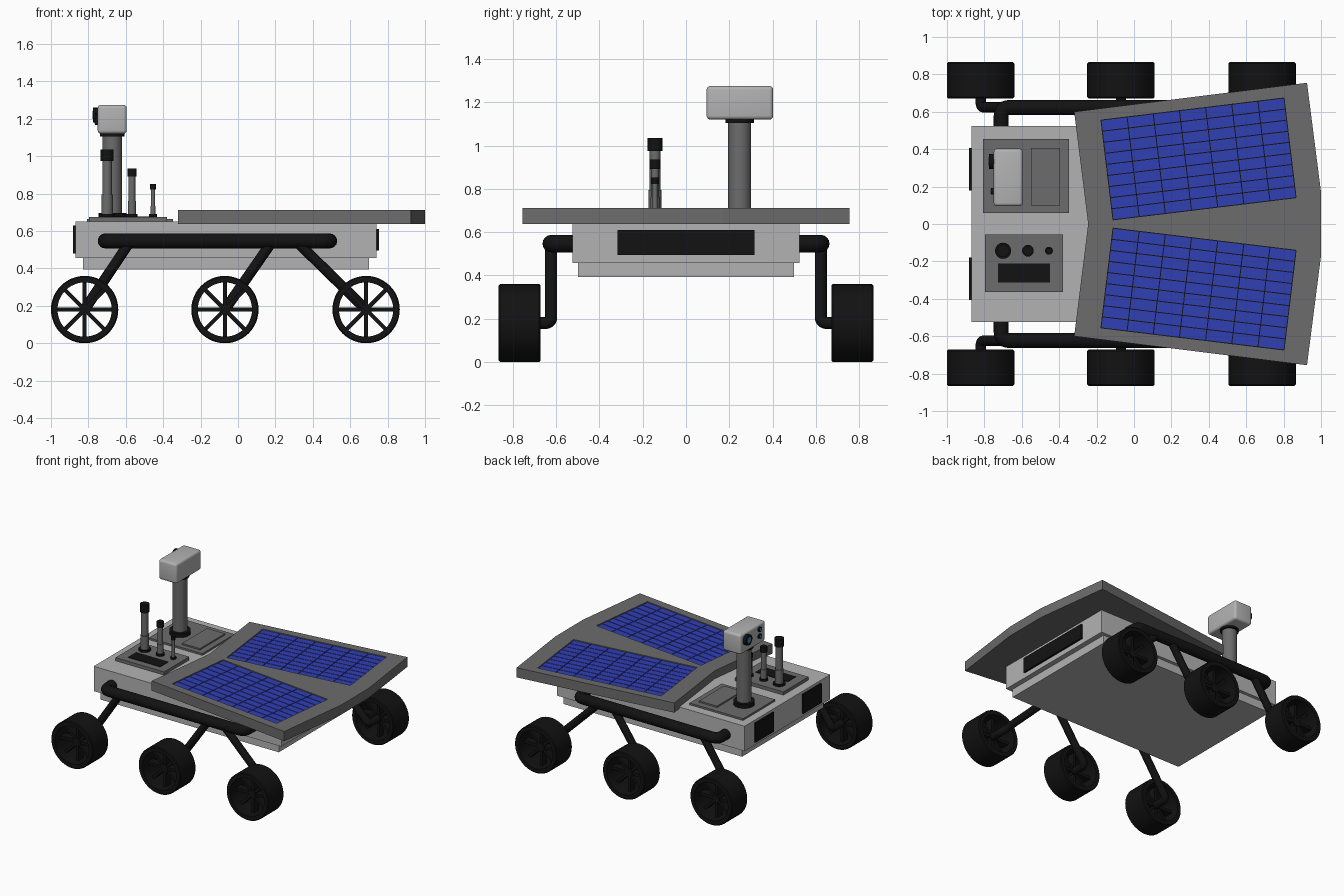
import bpy, bmesh, math
from mathutils import Vector, Matrix

if "Cube" in bpy.data.objects:
    bpy.data.objects.remove(bpy.data.objects["Cube"])


def mat(name, c):
    m = bpy.data.materials.new(name)
    m.diffuse_color = (*c, 1)
    m.use_nodes = True
    m.node_tree.nodes["Principled BSDF"].inputs["Base Color"].default_value = m.diffuse_color
    return m


BLACK = mat("black", (0.006, 0.006, 0.006))
DARK = mat("dark_grey", (0.15, 0.15, 0.15))
LIGHT = mat("light_grey", (0.45, 0.45, 0.45))
BLUE = mat("cell_blue", (0.03, 0.05, 0.45))
GLASS = mat("lens_glass", (0.05, 0.25, 0.45))


def finish(bm, name, m, smooth=False):
    bmesh.ops.recalc_face_normals(bm, faces=bm.faces)
    me = bpy.data.meshes.new(name)
    bm.to_mesh(me)
    bm.free()
    ob = bpy.data.objects.new(name, me)
    bpy.context.collection.objects.link(ob)
    if m:
        me.materials.append(m)
    if smooth:
        bpy.ops.object.select_all(action='DESELECT')
        ob.select_set(True)
        bpy.context.view_layer.objects.active = ob
        bpy.ops.object.shade_smooth_by_angle(angle=math.radians(35))
    return ob


def add_box(bm, lo, hi, M=Matrix()):
    lo, hi = Vector(lo), Vector(hi)
    T = M @ Matrix.Translation((lo + hi) / 2) @ Matrix.Diagonal((*(hi - lo), 1))
    bmesh.ops.create_cube(bm, size=1, matrix=T)


def box(name, lo, hi, m, bevel=0):
    bm = bmesh.new()
    add_box(bm, lo, hi)
    if bevel:
        bmesh.ops.bevel(bm, geom=bm.edges[:], offset=bevel, segments=4, profile=0.5, affect='EDGES')
    return finish(bm, name, m, bevel > 0)


def cyl(name, a, b, r, m):
    a, b = Vector(a), Vector(b)
    bm = bmesh.new()
    T = Matrix.Translation((a + b) / 2) @ (b - a).to_track_quat('Z', 'Y').to_matrix().to_4x4()
    bmesh.ops.create_cone(bm, cap_ends=True, segments=40, radius1=r, radius2=r,
                          depth=(b - a).length, matrix=T)
    return finish(bm, name, m, True)


def pipe(name, pts, r, bend):
    # round tube along a path whose corners are softened
    pts = [Vector(p) for p in pts]
    path = [pts[0]]
    for p, c, n in zip(pts, pts[1:], pts[2:]):
        s, e = c + (p - c).normalized() * bend, c + (n - c).normalized() * bend
        for i in range(7):
            t = i / 6
            path.append(s * (1 - t) ** 2 + c * 2 * t * (1 - t) + e * t * t)
    path.append(pts[-1])
    cu = bpy.data.curves.new(name, 'CURVE')
    cu.dimensions = '3D'
    cu.bevel_depth, cu.bevel_resolution, cu.use_fill_caps = r, 6, True
    sp = cu.splines.new('POLY')
    sp.points.add(len(path) - 1)
    for q, p in zip(sp.points, path):
        q.co = (*p, 1)
        sp.use_smooth = True
    cu.materials.append(BLACK)
    bpy.context.collection.objects.link(bpy.data.objects.new(name, cu))


# chassis
box("body_upper", (-0.87, -0.525, 0.457), (0.74, 0.525, 0.65), LIGHT)
box("body_lower", (-0.83, -0.5, 0.393), (0.70, 0.5, 0.457), LIGHT)
box("tail_vent", (0.735, -0.317, 0.495), (0.755, 0.317, 0.61), BLACK)
for s in (-1, 1):
    a, b = sorted((s * 0.18, s * 0.405))
    box("nose_vent", (-0.882, a, 0.48), (-0.865, b, 0.63), BLACK)

# deck plates
box("mast_plate", (-0.807, 0.06, 0.645), (-0.348, 0.454, 0.664), DARK)
box("mast_plate_hatch", (-0.55, 0.1, 0.66), (-0.396, 0.406, 0.675), DARK)
box("antenna_plate", (-0.797, -0.363, 0.645), (-0.38, -0.055, 0.675), DARK)
box("antenna_plate_slot", (-0.727, -0.312, 0.67), (-0.449, -0.21, 0.678), BLACK)

# camera mast and head
mx, my = -0.672, 0.248
cyl("mast_base_ring", (mx, my, 0.66), (mx, my, 0.695), 0.075, BLACK)
cyl("mast", (mx, my, 0.66), (mx, my, 1.115), 0.053, DARK)
cyl("mast_top_ring", (mx, my, 1.105), (mx, my, 1.125), 0.066, BLACK)
box("camera_head", (-0.75, 0.095, 1.12), (-0.595, 0.403, 1.275), LIGHT, 0.018)
cyl("main_lens_barrel", (-0.74, 0.335, 1.22), (-0.776, 0.335, 1.22), 0.04, BLACK)
cyl("main_lens_glass", (-0.77, 0.335, 1.22), (-0.778, 0.335, 1.22), 0.022, GLASS)
for z in (1.185, 1.238):
    cyl("small_lens_barrel", (-0.74, 0.175, z), (-0.764, 0.175, z), 0.018, BLACK)
    cyl("small_lens_glass", (-0.76, 0.175, z), (-0.766, 0.175, z), 0.011, GLASS)

# three antennas: x, base radius, cap radius, pole radius, cap bottom, top
for x, rb, rc, rp, zc, zt in ((-0.70, 0.043, 0.034, 0.025, 0.975, 1.035),
                              (-0.567, 0.031, 0.025, 0.018, 0.892, 0.935),
                              (-0.455, 0.021, 0.016, 0.011, 0.822, 0.852)):
    y = -0.143
    h = zc - 0.675
    cyl("antenna_foot", (x, y, 0.67), (x, y, 0.69), rb, BLACK)
    cyl("antenna_sleeve", (x, y, 0.68), (x, y, 0.675 + h * 0.4), rp * 1.22, DARK)
    cyl("antenna_pole", (x, y, 0.68), (x, y, zc + 0.01), rp, DARK)
    cyl("antenna_cap", (x, y, zc), (x, y, zt), rc, BLACK)

# solar wing slab
outline = [(-0.32, 0.6), (-0.245, 0), (-0.32, -0.6), (0.925, -0.755),
           (1, -0.17), (1, 0.17), (0.925, 0.755)]
bm = bmesh.new()
f = bm.faces.new([bm.verts.new((x, y, 0.637)) for x, y in outline])
ext = bmesh.ops.extrude_face_region(bm, geom=[f])
bmesh.ops.translate(bm, vec=(0, 0, 0.075), verts=[v for v in ext["geom"] if isinstance(v, bmesh.types.BMVert)])
slab = finish(bm, "solar_slab", DARK)

# sunken cell fields
L, W, NX, NY, gap = 0.986, 0.537, 7, 9, 0.0025
for s in (-1, 1):
    M = Matrix.Translation((0.345, s * 0.348, 0)) @ Matrix.Rotation(s * math.radians(6.9), 4, 'Z')
    bm = bmesh.new()
    add_box(bm, (-L / 2, -W / 2, 0.698), (L / 2, W / 2, 0.75), M)
    cutter = finish(bm, "recess_cutter", None)
    cutter.hide_render = True
    cutter.hide_viewport = True
    mod = slab.modifiers.new("recess", 'BOOLEAN')
    mod.object, mod.operation, mod.solver = cutter, 'DIFFERENCE', 'EXACT'
    bm = bmesh.new()
    add_box(bm, (-L / 2, -W / 2, 0.69), (L / 2, W / 2, 0.701), M)
    finish(bm, "cell_backing", BLACK)
    bm = bmesh.new()
    for i in range(NX):
        for j in range(NY):
            x, y = -L / 2 + i * L / NX, -W / 2 + j * W / NY
            add_box(bm, (x + gap, y + gap, 0.70), (x + L / NX - gap, y + W / NY - gap, 0.706), M)
    finish(bm, "solar_cells", BLUE)


def wheel(x, s):
    # tyre ring by spinning a rectangular profile, plus eight spokes
    c = Vector((x, 0, 0.18))
    bm = bmesh.new()
    prof = [(0.145, 0.672), (0.174, 0.672), (0.18, 0.678), (0.18, 0.859), (0.174, 0.865), (0.145, 0.865)]
    vs = [bm.verts.new((x + r, s * y, 0.18)) for r, y in prof]
    es = [bm.edges.new((vs[i], vs[(i + 1) % len(vs)])) for i in range(len(vs))]
    bmesh.ops.spin(bm, geom=vs + es, cent=c, axis=(0, 1, 0), angle=math.tau, steps=48)
    bmesh.ops.remove_doubles(bm, verts=bm.verts, dist=1e-4)
    finish(bm, "wheel_tyre", BLACK, True)
    bm = bmesh.new()
    for k in range(4):
        M = Matrix.Translation((x, s * 0.768, 0.18)) @ Matrix.Rotation(k * math.pi / 4, 4, 'Y')
        add_box(bm, (-0.15, -0.03, -0.011), (0.15, 0.03, 0.011), M)
    finish(bm, "wheel_spokes", BLACK)
    cyl("wheel_hub", (x, s * 0.73, 0.18), (x, s * 0.805, 0.18), 0.03, BLACK)


# suspension and wheels, both sides
for s in (-1, 1):
    y = s * 0.623
    pipe("rocker_beam", [(-0.71, s * 0.5, 0.547), (-0.71, y, 0.547), (0.49, y, 0.547), (0.49, s * 0.5, 0.547)], 0.04, 0.045)
    for x_top, x in ((-0.575, -0.82), (0.185, -0.07), (0.31, 0.685)):
        pipe("wheel_leg", [(x_top, y, 0.547), (x, y, 0.18), (x, s * 0.76, 0.18)], 0.028, 0.035)
        wheel(x, s)
